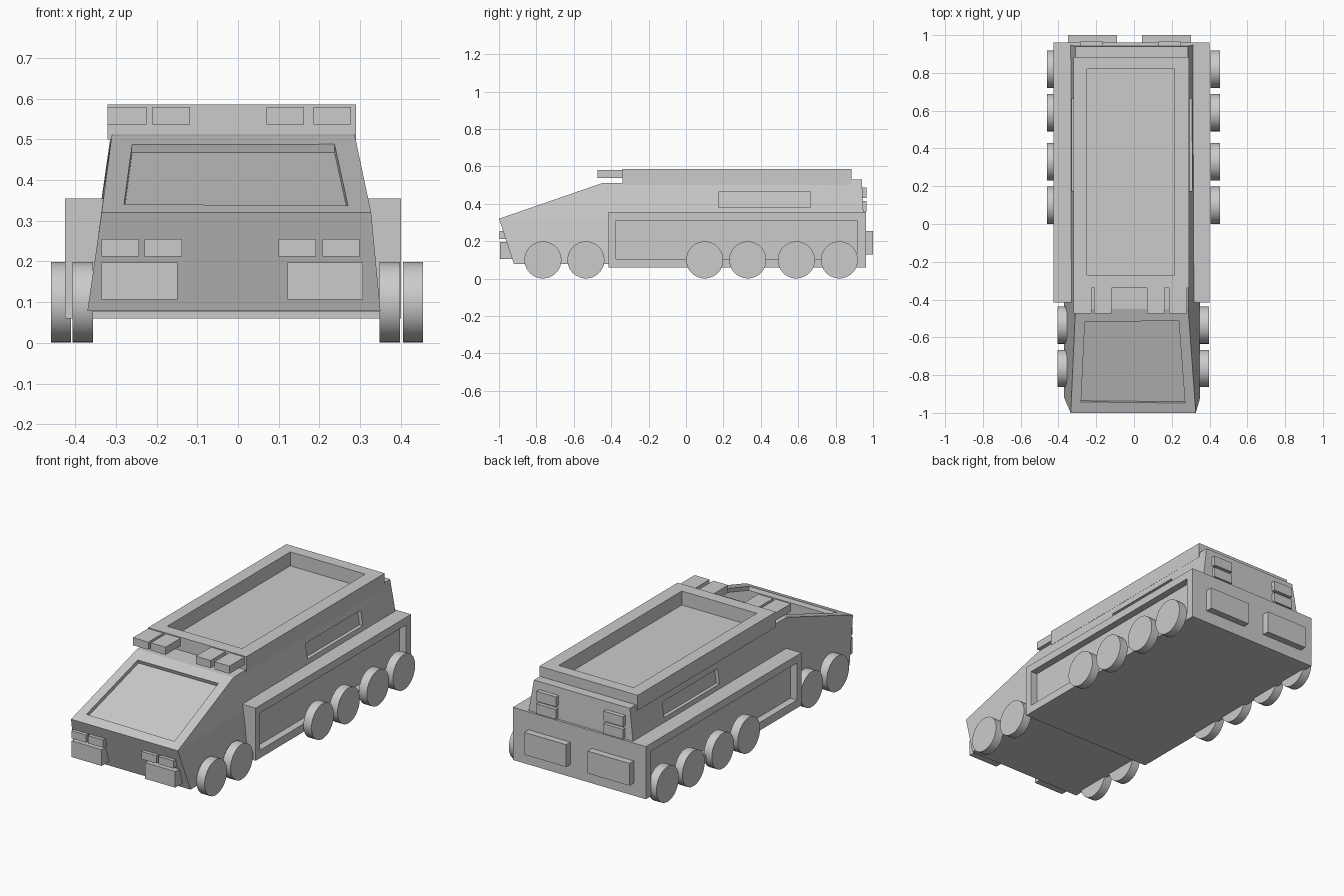
import bpy, bmesh, math
from mathutils import Vector

if "Cube" in bpy.data.objects:
    bpy.data.objects.remove(bpy.data.objects["Cube"])


def mesh_object(name, verts, faces):
    mesh = bpy.data.meshes.new(name)
    mesh.from_pydata([tuple(v) for v in verts], [], faces)
    bm = bmesh.new()
    bm.from_mesh(mesh)
    bmesh.ops.recalc_face_normals(bm, faces=bm.faces)
    bm.to_mesh(mesh)
    bm.free()
    obj = bpy.data.objects.new(name, mesh)
    bpy.context.collection.objects.link(obj)
    return obj


def slab(name, quad, offset):
    """Four corners swept along an offset."""
    q = [Vector(p) for p in quad]
    verts = q + [p + Vector(offset) for p in q]
    faces = [(3, 2, 1, 0), (4, 5, 6, 7)]
    faces += [(i, (i + 1) % 4, (i + 1) % 4 + 4, i + 4) for i in range(4)]
    return mesh_object(name, verts, faces)


def box(name, x0, x1, y0, y1, z0, z1):
    return slab(name, [(x0, y0, z0), (x1, y0, z0), (x1, y1, z0), (x0, y1, z0)],
                (0, 0, z1 - z0))


def carve(obj, cutter):
    cutter.hide_render = True
    mod = obj.modifiers.new("carve", 'BOOLEAN')
    mod.operation = 'DIFFERENCE'
    mod.solver = 'EXACT'
    mod.object = cutter
    bpy.context.view_layer.objects.active = obj
    bpy.ops.object.modifier_apply(modifier=mod.name)


# Tapered hull: each profile point is (y, z, left x, right x)
profile = [(-0.45, 0.51, -0.31, 0.287), (-1.0, 0.32, -0.335, 0.327),
           (-0.92, 0.078, -0.37, 0.35), (0.955, 0.075, -0.37, 0.35),
           (0.95, 0.32, -0.34, 0.317), (0.94, 0.53, -0.31, 0.285)]
verts = [(l, y, z) for y, z, l, r in profile] + [(r, y, z) for y, z, l, r in profile]
faces = [(i, (i + 1) % 6, (i + 1) % 6 + 6, i + 6) for i in range(6)]
faces += [(0, 1, 4, 5), (1, 2, 3, 4), (6, 7, 10, 11), (7, 8, 9, 10)]
hull = mesh_object("hull", verts, faces)

# Lower body
chassis = box("lower_body", -0.425, 0.4, -0.415, 0.962, 0.06, 0.355)

# Roof tray
tray = box("roof_tray", -0.32, 0.29, -0.34, 0.885, 0.50, 0.585)
cutters = []
tray_cut = box("tray_cutter", -0.25, 0.215, -0.27, 0.82, 0.507, 0.7)
carve(tray, tray_cut)
carve(hull, tray_cut)
cutters.append(tray_cut)

# Recessed windscreen
normal = Vector((0, -0.327, 0.945))
slope = lambda x, z: Vector((x, -1 + 0.55 * (z - 0.32) / 0.19, z)) - 0.021 * normal
screen_cut = slab("windscreen_cutter", [slope(-0.28, 0.34), slope(0.27, 0.338),
                                        slope(0.237, 0.488), slope(-0.26, 0.487)],
                  0.12 * normal)
carve(hull, screen_cut)
cutters.append(screen_cut)

# Recessed side slots and side panels
for s, top, low in ((1, 0.276, 0.288), (-1, -0.299, -0.311)):
    slot = slab("slot_cutter", [(low, 0.175, 0.38), (low, 0.665, 0.38),
                                (top, 0.665, 0.463), (top, 0.175, 0.463)], (s * 0.1, 0, 0))
    carve(hull, slot)
    wall = 0.4 if s > 0 else -0.425
    a, b = sorted((wall - s * 0.04, wall + s * 0.1))
    panel = box("panel_cutter", a, b, -0.375, 0.915, 0.105, 0.312)
    carve(chassis, panel)
    cutters += [slot, panel]
for c in cutters:
    bpy.data.objects.remove(c)

# Roof lamps and upper headlamps
for x0, x1 in ((-0.32, -0.225), (-0.21, -0.118), (0.07, 0.162), (0.185, 0.278)):
    box("roof_lamp", x0, x1, -0.473, -0.335, 0.537, 0.58)
for x0, x1 in ((-0.335, -0.243), (-0.23, -0.138), (0.1, 0.192), (0.207, 0.299)):
    box("headlamp", x0, x1, -0.998, -0.93, 0.212, 0.255)

# Front bumper blocks, rear panels and stacked tail lamps
for x0, x1 in ((-0.335, -0.149), (0.121, 0.307)):
    box("front_block", x0, x1, -0.995, -0.90, 0.106, 0.197)
for x0, x1 in ((-0.35, -0.09), (0.043, 0.303)):
    box("rear_panel", x0, x1, 0.95, 1.0, 0.13, 0.255)
for x0, x1 in ((-0.285, -0.165), (0.13, 0.25)):
    for z0 in (0.36, 0.43):
        box("tail_lamp", x0, x1, 0.92, 0.966, z0, z0 + 0.056)

# Wheels: two narrow-set front pairs and four rear pairs
for ys, right, left in (((-0.765, -0.535), 0.373, -0.381),
                        ((0.10, 0.33, 0.59, 0.82), 0.430, -0.435)):
    for y in ys:
        for x in (right, left):
            bpy.ops.mesh.primitive_cylinder_add(vertices=40, radius=0.099, depth=0.05,
                                                location=(x, y, 0.1),
                                                rotation=(0, math.pi / 2, 0))
            bpy.context.object.name = "wheel"
            bpy.ops.object.shade_smooth_by_angle()
